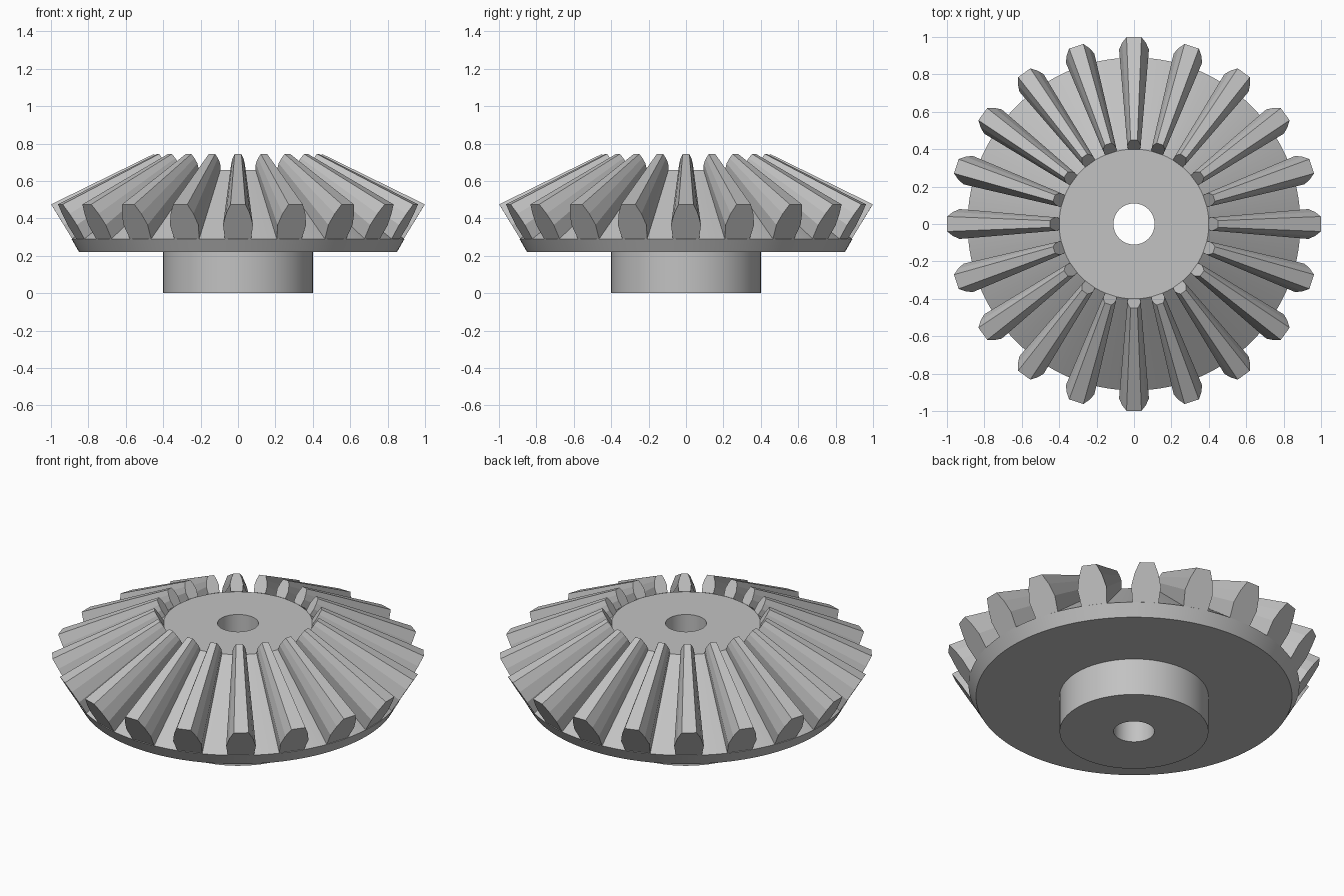
import bpy, bmesh, math
from mathutils import Vector, Matrix

cube = bpy.data.objects.get("Cube")
if cube:
    bpy.data.objects.remove(cube, do_unlink=True)

TEETH = 20
APEX = Vector((0, 0, 0.965))   # point all tooth edges converge on
INNER = 0.45                   # size of the inner tooth end relative to the outer

steel = bpy.data.materials.new("grey steel")
steel.use_nodes = True
grey = (0.54, 0.54, 0.54, 1)
steel.diffuse_color = grey
steel.node_tree.nodes["Principled BSDF"].inputs["Base Color"].default_value = grey


def finish(bm, name):
    bmesh.ops.recalc_face_normals(bm, faces=bm.faces)
    mesh = bpy.data.meshes.new(name)
    bm.to_mesh(mesh)
    bm.free()
    mesh.materials.append(steel)
    obj = bpy.data.objects.new(name, mesh)
    bpy.context.collection.objects.link(obj)
    return obj


# Body: hub, sloped rim, cone and bore as one closed lathe profile
profile = [(0.11, 0), (0.40, 0), (0.40, 0.22), (0.85, 0.22),
           (0.89, 0.29), (0.40, 0.66), (0.11, 0.66)]
bm = bmesh.new()
verts = [bm.verts.new((r, 0, z)) for r, z in profile]
edges = [bm.edges.new((v, verts[(i + 1) % len(verts)])) for i, v in enumerate(verts)]
bmesh.ops.spin(bm, geom=verts + edges, cent=(0, 0, 0), axis=(0, 0, 1),
               angle=math.tau, steps=120)
bmesh.ops.remove_doubles(bm, verts=bm.verts, dist=0.0001)
body = finish(bm, "gear_body")
bpy.ops.object.select_all(action="DESELECT")
body.select_set(True)
bpy.context.view_layer.objects.active = body
bpy.ops.object.shade_smooth_by_angle(angle=math.radians(25))

# Teeth: a mirrored flank outline tapering toward the apex, repeated round the axis
flank = [(0.886, 0.07, 0.29), (0.932, 0.08, 0.365),
         (0.968, 0.064, 0.425), (0.999, 0.04, 0.475)]
outline = [Vector(p) for p in flank]
outline += [Vector((x, -y, z)) for x, y, z in reversed(flank)]
bm = bmesh.new()
for i in range(TEETH):
    turn = Matrix.Rotation(math.tau * i / TEETH, 3, "Z")
    outer = [bm.verts.new(turn @ p) for p in outline]
    inner = [bm.verts.new(turn @ APEX.lerp(p, INNER)) for p in outline]
    bm.faces.new(outer)
    bm.faces.new(inner[::-1])
    for k in range(len(outline)):
        n = (k + 1) % len(outline)
        bm.faces.new((outer[k], inner[k], inner[n], outer[n]))
finish(bm, "gear_teeth")
